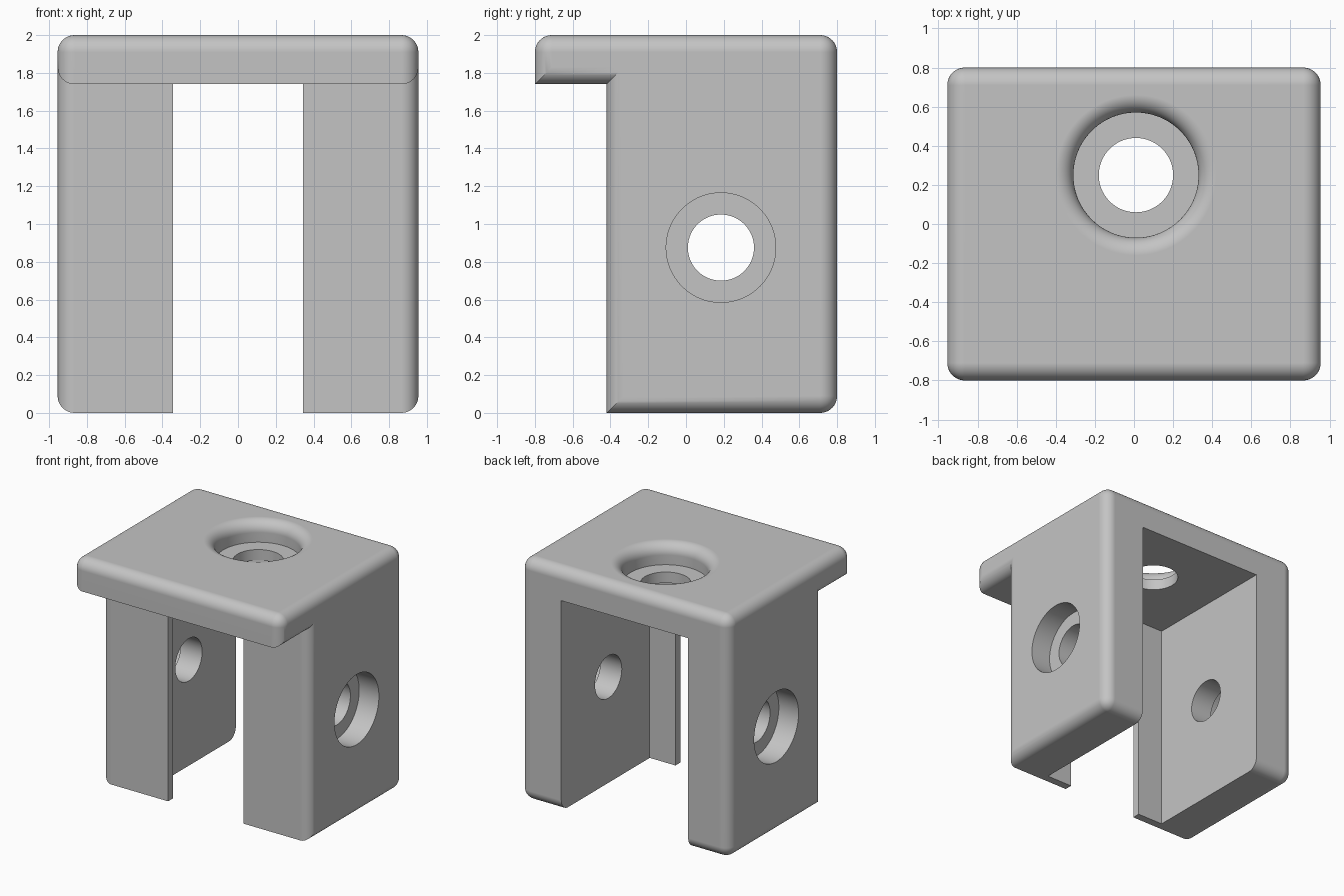
import bpy, bmesh
from math import sin, cos, pi
from mathutils import Matrix, Vector

if "Cube" in bpy.data.objects:
    bpy.data.objects.remove(bpy.data.objects["Cube"], do_unlink=True)

HALF_W = 0.955      # half width in x
FILLET = 0.09
UNDER = 1.74        # underside of the top plate
FRONT = -0.42       # front of the legs


def new_object(name, bm):
    bmesh.ops.recalc_face_normals(bm, faces=bm.faces)
    mesh = bpy.data.meshes.new(name)
    bm.to_mesh(mesh)
    bm.free()
    obj = bpy.data.objects.new(name, mesh)
    bpy.context.collection.objects.link(obj)
    return obj


def box(name, low, high):
    low, high = Vector(low), Vector(high)
    bm = bmesh.new()
    bmesh.ops.create_cube(bm, size=1)
    bmesh.ops.scale(bm, vec=high - low, verts=bm.verts)
    bmesh.ops.translate(bm, vec=(low + high) / 2, verts=bm.verts)
    return new_object(name, bm)


def lathe(name, profile, matrix, steps=96):
    """Spin a radius/height profile around z, then place it."""
    bm = bmesh.new()
    verts = [bm.verts.new((r, 0, z)) for r, z in profile]
    edges = [bm.edges.new(pair) for pair in zip(verts, verts[1:])]
    bmesh.ops.spin(bm, geom=verts + edges, cent=(0, 0, 0), axis=(0, 0, 1),
                   angle=2 * pi, steps=steps, use_merge=True)
    bmesh.ops.remove_doubles(bm, verts=bm.verts, dist=1e-5)
    bmesh.ops.transform(bm, matrix=matrix, verts=bm.verts)
    return new_object(name, bm)


def cut(target, cutter):
    mod = target.modifiers.new("cut", 'BOOLEAN')
    mod.operation, mod.solver, mod.object = 'DIFFERENCE', 'EXACT', cutter
    bpy.ops.object.modifier_apply(modifier=mod.name)
    bpy.data.objects.remove(cutter, do_unlink=True)


# Solid block with an overhanging top plate, extruded across x
outline = [(FRONT, 0), (0.8, 0), (0.8, 2), (-0.8, 2), (-0.8, UNDER), (FRONT, UNDER)]
bm = bmesh.new()
face = bm.faces.new([bm.verts.new((-HALF_W, y, z)) for y, z in outline])
ext = bmesh.ops.extrude_face_region(bm, geom=[face])
bmesh.ops.translate(bm, vec=(2 * HALF_W, 0, 0),
                    verts=[g for g in ext["geom"] if isinstance(g, bmesh.types.BMVert)])


def is_rounded(edge):
    a, b = (v.co for v in edge.verts)
    if abs(a.x - b.x) < 0.01:          # rim of a side face
        return True
    return a.z > 1.9 or a.y > 0.7      # long top edges and back bottom edge


bmesh.ops.bevel(bm, geom=[e for e in bm.edges if is_rounded(e)], offset=FILLET,
                offset_type='OFFSET', segments=10, profile=0.5, affect='EDGES')
bracket = new_object("bracket_body", bm)
bpy.context.view_layer.objects.active = bracket
bracket.select_set(True)

# Channel between the legs: wide at the back, narrowed by front lips
cut(bracket, box("channel_cutter", (-0.58, -0.355, -1), (0.58, 2, UNDER)))
cut(bracket, box("slot_cutter", (-0.345, -0.6, -1), (0.345, 0, UNDER)))

# Counterbored hole with a rounded rim in the top plate
rim = [(0.41 - FILLET * cos(t), 2 - FILLET + FILLET * sin(t))
       for t in (i * pi / 20 for i in range(11))]
profile = [(0, 1.5), (0.19, 1.5), (0.19, 1.83), (0.32, 1.83)] + rim + [(0.41, 2.1), (0, 2.1)]
cut(bracket, lathe("top_hole_cutter", profile, Matrix.Translation((0.01, 0.25, 0))))

# Counterbored holes through both legs
step = HALF_W - 0.18
side_profile = [(0, 0.45), (0.175, 0.45), (0.175, step), (0.29, step), (0.29, 1.2), (0, 1.2)]
for side in (-1, 1):
    place = Matrix.Translation((0, 0.185, 0.875)) @ Matrix.Rotation(side * pi / 2, 4, 'Y')
    cut(bracket, lathe("side_hole_cutter", side_profile, place))

# Plain grey finish
grey = bpy.data.materials.new("plain_grey")
grey.use_nodes = True
colour = (0.55, 0.55, 0.55, 1)
grey.diffuse_color = colour
grey.node_tree.nodes["Principled BSDF"].inputs["Base Color"].default_value = colour
bracket.data.materials.clear()
bracket.data.materials.append(grey)

# Smooth fillets while keeping flat faces flat
bpy.ops.object.shade_smooth_by_angle(angle=0.5)
weighted = bracket.modifiers.new("flat_faces", 'WEIGHTED_NORMAL')
weighted.keep_sharp = True
